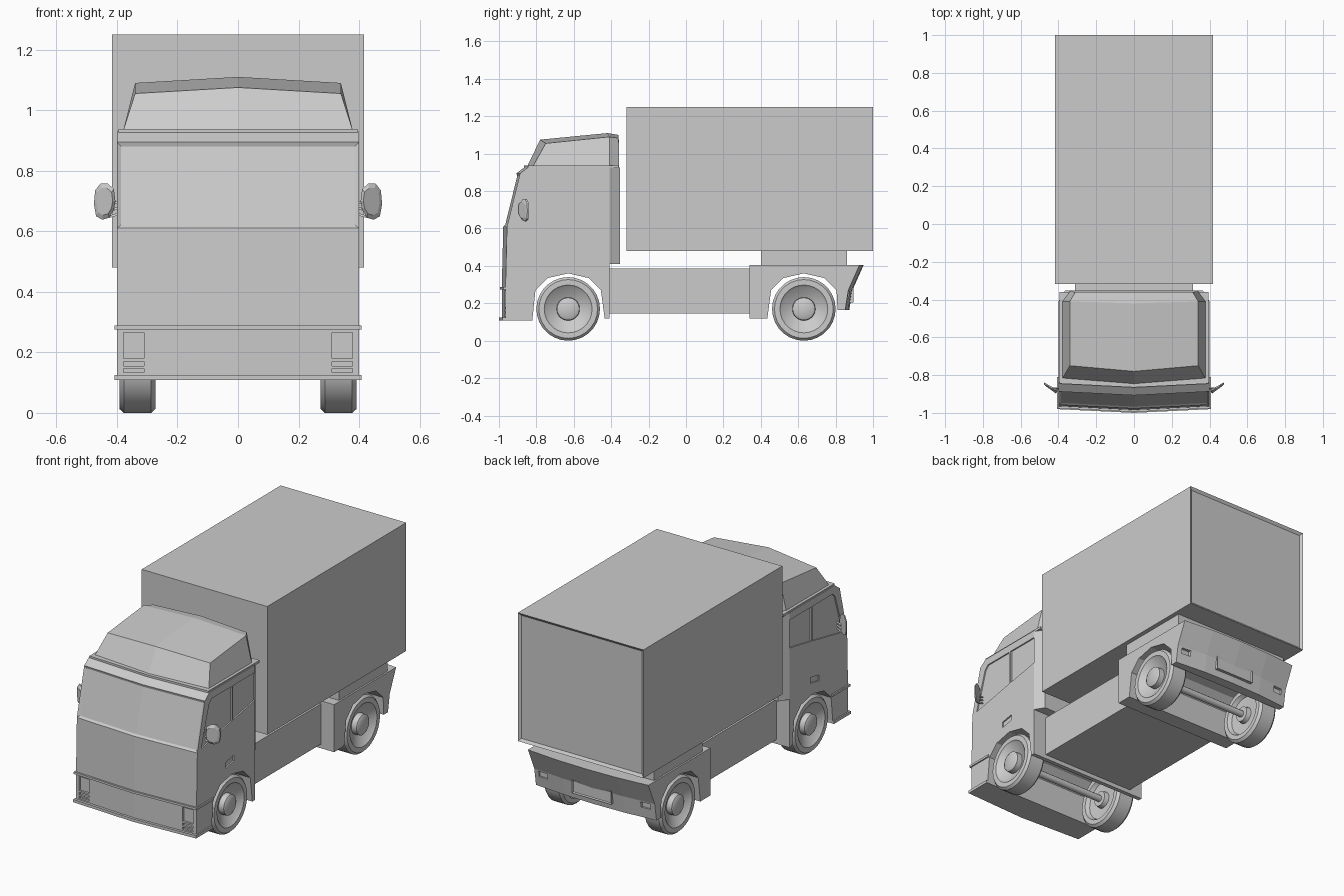
import bpy, bmesh, math

if "Cube" in bpy.data.objects:
    bpy.data.objects.remove(bpy.data.objects["Cube"])

grey = bpy.data.materials.new("light_grey_paint")
grey.diffuse_color = (0.6, 0.6, 0.6, 1)
grey.use_nodes = True
grey.node_tree.nodes["Principled BSDF"].inputs["Base Color"].default_value = grey.diffuse_color


def make(name, verts, faces):
    bm = bmesh.new()
    vs = [bm.verts.new(v) for v in verts]
    for f in faces:
        bm.faces.new([vs[i] for i in f])
    bmesh.ops.remove_doubles(bm, verts=bm.verts, dist=1e-5)
    bmesh.ops.recalc_face_normals(bm, faces=bm.faces)
    me = bpy.data.meshes.new(name)
    bm.to_mesh(me)
    bm.free()
    me.materials.append(grey)
    ob = bpy.data.objects.new(name, me)
    bpy.context.collection.objects.link(ob)
    return ob


def loft(name, stations):
    """Join (y, z) profiles placed at several x positions."""
    n = len(stations[0][1])
    verts = [(x, y, z) for x, prof in stations for y, z in prof]
    faces = [list(range(n)), list(range(len(verts) - n, len(verts)))]
    for s in range(len(stations) - 1):
        for i in range(n):
            j = (i + 1) % n
            faces.append([s * n + i, s * n + j, (s + 1) * n + j, (s + 1) * n + i])
    return make(name, verts, faces)


def box(name, x0, x1, y0, y1, z0, z1):
    prof = [(y0, z0), (y1, z0), (y1, z1), (y0, z1)]
    return loft(name, [(x0, prof), (x1, prof)])


def recess(ob, pick, thickness, depth):
    """Inset the faces chosen by a rule and push them inwards."""
    bm = bmesh.new()
    bm.from_mesh(ob.data)
    bm.normal_update()
    bmesh.ops.inset_region(bm, faces=[f for f in bm.faces if pick(f)],
                           thickness=thickness, depth=depth, use_even_offset=True)
    bm.to_mesh(ob.data)
    bm.free()


def cut(ob, cutters):
    for c in cutters:
        m = ob.modifiers.new("cut", 'BOOLEAN')
        m.operation, m.solver, m.object = 'DIFFERENCE', 'EXACT', c
        bpy.context.view_layer.objects.active = ob
        bpy.ops.object.modifier_apply(modifier=m.name)
        bpy.data.objects.remove(c)


def arch(y):
    """Wheel arch outline from rear to front, without its feet."""
    return [(y + a, z) for a, z in
            [(0.175, 0.27), (0.11, 0.335), (0, 0.36), (-0.11, 0.335), (-0.175, 0.27)]]


# cab body with shallow V front and wheel arch
def cab_profile(d):
    return [(-0.985 + d, 0.115), (-0.985 + d, 0.28), (-0.977 + d, 0.61),
            (-0.907 + d, 0.895), (-0.86 + d, 0.93), (-0.41, 0.93),
            (-0.41, 0.12), (-0.435, 0.12)] + arch(-0.63) + [(-0.82, 0.125)]


cab = loft("cab", [(-0.4, cab_profile(0.02)), (0, cab_profile(0)), (0.4, cab_profile(0.02))])
recess(cab, lambda f: f.normal.y < -0.8 and 0.65 < f.calc_center_median().z < 0.85, 0.013, -0.008)

# side windows, door handles and front lamps cut into the cab
front_window = [(-0.92, 0.62), (-0.845, 0.86), (-0.82, 0.885), (-0.63, 0.885), (-0.63, 0.677)]
rear_window = [(-0.617, 0.68), (-0.617, 0.885), (-0.412, 0.885), (-0.412, 0.718)]
handle = [(-0.69, 0.415), (-0.69, 0.45), (-0.61, 0.465), (-0.61, 0.43)]
cutters = []
for s in (1, -1):
    for shape in (front_window, rear_window, handle):
        cutters.append(loft("cutter", [(s * 0.392, shape), (s * 0.45, shape)]))
    for z0, z1 in ((0.18, 0.265), (0.155, 0.17), (0.133, 0.146)):
        cutters.append(box("cutter", *sorted((s * 0.31, s * 0.378)), -1.05, -0.956, z0, z1))
cut(cab, cutters)

# cab back panel with chamfered corners
back = [(-0.4, -0.41), (0.4, -0.41), (0.365, -0.353), (-0.365, -0.353)]
make("cab_back", [(x, y, z) for z in (0.41, 0.925) for x, y in back],
     [(0, 1, 2, 3), (4, 5, 6, 7)] + [(i, (i + 1) % 4, (i + 1) % 4 + 4, i + 4) for i in range(4)])

# roof edge strip and bumper strips
for name, z0, z1, y0, y1, w in (("roof_lip", 0.923, 0.938, -0.865, -0.36, 0.395),
                                ("bumper_top_strip", 0.275, 0.288, -0.995, -0.81, 0.408),
                                ("bumper_bottom_strip", 0.108, 0.125, -1.0, -0.82, 0.408)):
    p = [[(y0 + d, z0), (y1, z0), (y1, z1), (y0 + d, z1)] for d in (0.02, 0)]
    loft(name, [(-w, p[0]), (0, p[1]), (w, p[0])])

# roof fairing
low = [(0, -0.85, 0.93), (0.38, -0.82, 0.93), (0.38, -0.41, 0.93), (0.34, -0.357, 0.93), (0, -0.357, 0.93)]
top = [(0, -0.78, 1.075), (0.34, -0.75, 1.055), (0.34, -0.41, 1.09), (0.31, -0.36, 1.083),
       (0, -0.36, 1.1), (0, -0.42, 1.11)]
verts, faces = [], []
for s in (1, -1):
    o = len(verts)
    verts += [(s * x, y, z) for x, y, z in low + top]
    quads = [(i, i + 1, i + 6, i + 5) for i in range(4)]
    quads += [(5, 6, 7, 10), (10, 7, 8, 9), (0, 1, 2, 3, 4)]
    faces += [[o + i for i in q] for q in quads]
make("roof_fairing", verts, faces)

# chassis and cargo support
box("chassis", -0.313, 0.313, -0.42, 0.36, 0.145, 0.387)
box("cargo_support", -0.39, 0.39, 0.4, 0.86, 0.39, 0.49)

# cargo box with recessed rear door
cargo = box("cargo_box", -0.417, 0.417, -0.318, 1.0, 0.48, 1.25)
recess(cargo, lambda f: f.normal.y > 0.9, 0.016, -0.012)


# rear fender and bumper
def rear_profile(d):
    return [(0.34, 0.12), (0.34, 0.405), (0.95 - d, 0.405), (0.89 - d, 0.27),
            (0.873 - d, 0.165), (0.81, 0.165)] + arch(0.63) + [(0.435, 0.12)]


rear = loft("rear_fender", [(x, rear_profile(d)) for x, d in
                            ((-0.4, 0.022), (-0.2, 0.005), (0, 0), (0.2, 0.005), (0.4, 0.022))])
cut(rear, [box("cutter", *sorted((s * 0.31, s * 0.37)), 0.855, 0.95, 0.228, 0.262) for s in (1, -1)])
plate = box("rear_plate", -0.13, 0.13, 0.86, 0.895, 0.205, 0.285)
recess(plate, lambda f: f.normal.y > 0.9, 0.006, -0.006)

# wheels and axles
tyre = [(0, 0.272), (0.045, 0.272), (0.05, 0.3), (0.115, 0.295), (0.128, 0.272), (0.155, 0.272),
        (0.17, 0.287), (0.17, 0.377), (0.157, 0.392), (0.128, 0.392), (0.118, 0.382),
        (0.062, 0.355), (0.06, 0.388), (0.047, 0.396), (0, 0.396)]


def spin(name, profile, cy, s=1, n=28):
    m = len(profile)
    vs = [(s * x, cy + r * math.sin(2 * math.pi * k / n), 0.17 + r * math.cos(2 * math.pi * k / n))
          for k in range(n) for r, x in profile]
    fs = []
    for k in range(n):
        a, b = k * m, (k + 1) % n * m
        for i in range(m - 1):
            f = [a + i, a + i + 1, b + i + 1, b + i]
            if i == 0:
                f = [0, a + 1, b + 1]
            elif i == m - 2:
                f = [a + i, m - 1, b + i]
            fs.append(f)
    used = sorted({i for f in fs for i in f})
    idx = {v: i for i, v in enumerate(used)}
    ob = make(name, [vs[i] for i in used], [[idx[i] for i in f] for f in fs])
    bpy.ops.object.select_all(action='DESELECT')
    ob.select_set(True)
    bpy.context.view_layer.objects.active = ob
    bpy.ops.object.shade_smooth_by_angle(angle=math.radians(35))


for label, cy in (("front", -0.63), ("rear", 0.63)):
    for side, s in (("right", 1), ("left", -1)):
        spin(f"{label}_{side}_wheel", tyre, cy, s)
    spin(f"{label}_axle", [(0, -0.28), (0.02, -0.28), (0.02, 0.28), (0, 0.28)], cy, n=12)

# door mirrors on thin arms
shell = [(0.405, 0.7), (0.41, 0.74), (0.43, 0.757), (0.455, 0.757), (0.472, 0.735),
         (0.476, 0.69), (0.469, 0.65), (0.448, 0.638), (0.425, 0.645), (0.41, 0.67)]
for side, s in (("right", 1), ("left", -1)):
    n = len(shell)
    verts = []
    for k, off in ((1, 0.007), (1, -0.002), (0.75, -0.012)):
        verts += [(s * (0.441 + (x - 0.441) * k), -0.885 + (x - 0.405) * 0.55 + off,
                   0.698 + (z - 0.698) * k) for x, z in shell]
    faces = [list(range(n)), list(range(2 * n, 3 * n))]
    for r in (0, n):
        faces += [[r + i, r + (i + 1) % n, r + n + (i + 1) % n, r + n + i] for i in range(n)]
    make(f"{side}_mirror", verts, faces)
    for i, z in enumerate((0.648, 0.668, 0.688)):
        arm = [[(y - 0.004, z + h - 0.004), (y + 0.004, z + h - 0.004), (y, z + h + 0.004)]
               for y, h in ((-0.872, 0.014), (-0.87, 0))]
        loft(f"{side}_mirror_arm_{i + 1}", [(s * 0.38, arm[0]), (s * 0.425, arm[1])])
